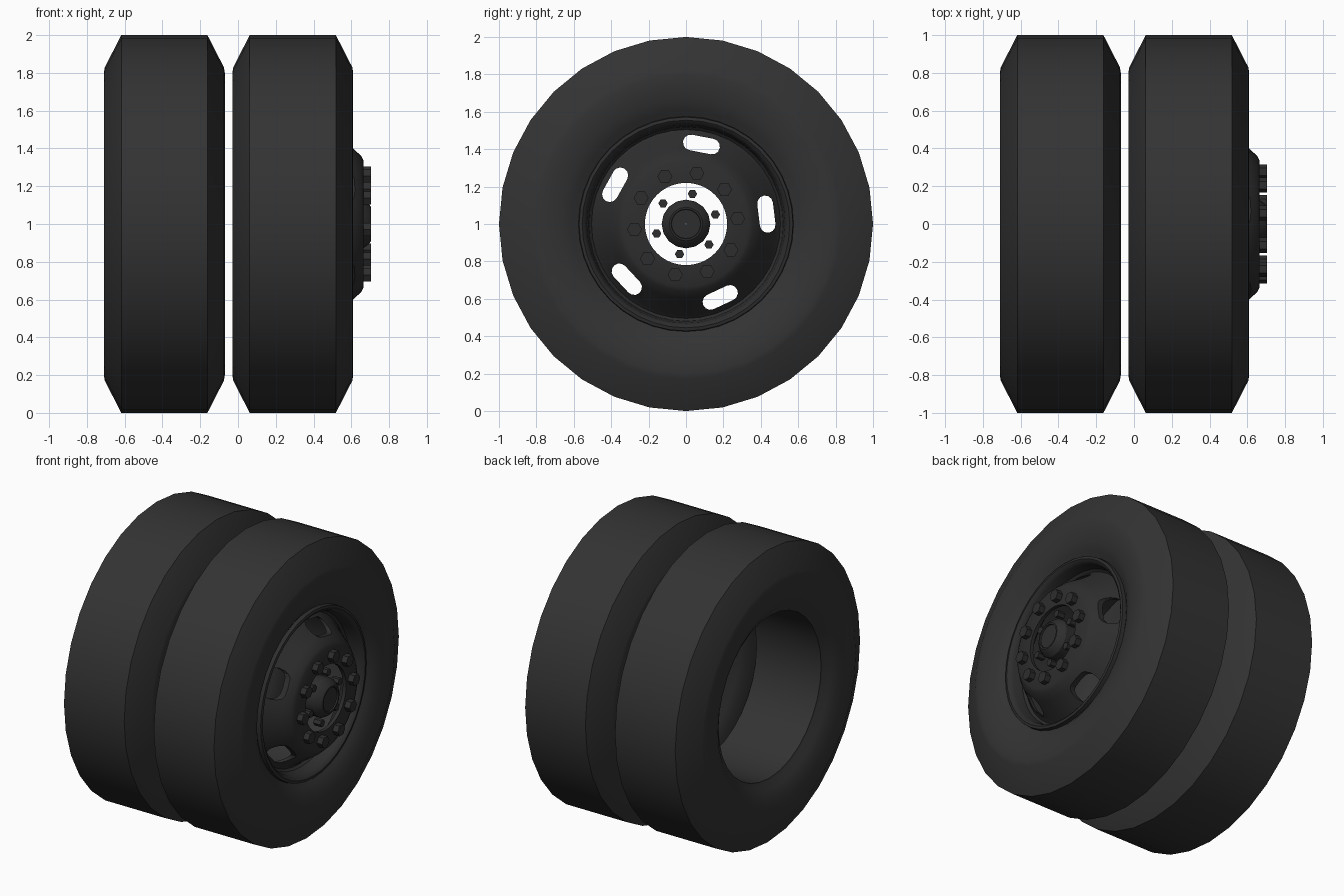
import bpy, bmesh, math
from mathutils import Matrix, Vector

if "Cube" in bpy.data.objects:
    bpy.data.objects.remove(bpy.data.objects["Cube"])


def material(name, c):
    m = bpy.data.materials.new(name)
    m.diffuse_color = (c, c, c, 1)
    m.use_nodes = True
    m.node_tree.nodes["Principled BSDF"].inputs["Base Color"].default_value = m.diffuse_color
    return m


RUBBER = material("black rubber", 0.033)
STEEL = material("dark painted steel", 0.027)


def finish(bm, name, mat, smooth=30):
    bmesh.ops.recalc_face_normals(bm, faces=bm.faces)
    me = bpy.data.meshes.new(name)
    bm.to_mesh(me)
    bm.free()
    ob = bpy.data.objects.new(name, me)
    bpy.context.collection.objects.link(ob)
    me.materials.append(mat)
    bpy.ops.object.select_all(action='DESELECT')
    ob.select_set(True)
    bpy.context.view_layer.objects.active = ob
    if smooth:
        bpy.ops.object.shade_smooth_by_angle(angle=math.radians(smooth))
    return ob


def at(x, r, deg):
    a = math.radians(deg)
    return Vector((x, r * math.cos(a), 1 + r * math.sin(a)))


def lathe(name, profile, mat, seg=32, smooth=30):
    # closed (x, radius) profile spun about the axle
    bm = bmesh.new()
    rings = [[bm.verts.new(at(x, r, 360 * i / seg)) for x, r in profile] for i in range(seg)]
    n = len(profile)
    for i in range(seg):
        a, b = rings[i], rings[(i + 1) % seg]
        for j in range(n):
            k = (j + 1) % n
            bm.faces.new((a[j], a[k], b[k], b[j]))
    return finish(bm, name, mat, smooth)


def bolts(name, count, start, radius, size, x0, x1):
    # ring of hexagonal heads
    bm = bmesh.new()
    for i in range(count):
        pos = at((x0 + x1) / 2, radius, start + 360 * i / count)
        bmesh.ops.create_cone(bm, cap_ends=True, segments=6, radius1=size, radius2=size,
                              depth=x1 - x0,
                              matrix=Matrix.Translation(pos) @ Matrix.Rotation(math.pi / 2, 4, 'Y'))
    return finish(bm, name, STEEL, 0)


# Two tyres, symmetric profile about each centre
half = [(0.245, 0.555), (0.25, 0.57), (0.28, 0.61), (0.303, 0.67), (0.317, 0.74),
        (0.32, 0.80), (0.315, 0.83), (0.228, 1.0)]
tyre = half + [(-x, r) for x, r in reversed(half)]
for name, cx in (("outer_tyre", 0.29), ("inner_tyre", -0.39)):
    lathe(name, [(x + cx, r) for x, r in tyre], RUBBER)

# Dished wheel disc with rim lip
disc = lathe("wheel_disc", [
    (0.545, 0.575), (0.572, 0.572), (0.576, 0.555), (0.565, 0.54), (0.545, 0.53),
    (0.48, 0.52), (0.465, 0.505), (0.485, 0.485), (0.61, 0.40), (0.652, 0.36),
    (0.665, 0.335), (0.665, 0.22), (0.64, 0.22), (0.64, 0.33), (0.59, 0.385),
    (0.455, 0.485), (0.44, 0.51), (0.45, 0.535), (0.53, 0.55)], STEEL, 40, 0)

# Five rounded slots cut through the disc
bm = bmesh.new()
for i in range(5):
    ang = 79 - 72 * i
    pts = []
    for s in (1, -1):
        for k in range(7):
            a = math.radians(-90 + 30 * k) if s > 0 else math.radians(90 + 30 * k)
            pts.append((s * 0.058 + 0.042 * math.cos(a), 0.433 + 0.042 * math.sin(a)))
    c, s_ = math.cos(math.radians(ang)), math.sin(math.radians(ang))
    loops = [[bm.verts.new((x, r * c - t * s_, 1 + r * s_ + t * c)) for t, r in pts]
             for x in (0.35, 0.8)]
    bm.faces.new(loops[0])
    bm.faces.new(loops[1])
    for k in range(14):
        m = (k + 1) % 14
        bm.faces.new((loops[0][k], loops[0][m], loops[1][m], loops[1][k]))
cutter = finish(bm, "slot_cutter", STEEL, 0)
cutter.hide_render = True
mod = disc.modifiers.new("slots", 'BOOLEAN')
mod.operation = 'DIFFERENCE'
mod.solver = 'EXACT'
mod.object = cutter
bpy.ops.object.select_all(action='DESELECT')
disc.select_set(True)
bpy.context.view_layer.objects.active = disc
bpy.ops.object.modifier_apply(modifier="slots")
bpy.data.objects.remove(cutter, do_unlink=True)
bpy.ops.object.shade_smooth_by_angle(angle=math.radians(30))

# Wheel nuts, hub bolts and hub cap
bolts("wheel_nuts", 10, 6, 0.277, 0.04, 0.655, 0.705)
bolts("hub_bolts", 6, 18, 0.165, 0.025, 0.61, 0.665)
lathe("hub_cap", [(0.58, 0.002), (0.58, 0.13), (0.66, 0.13), (0.69, 0.11), (0.705, 0.09),
                  (0.705, 0.08), (0.695, 0.078), (0.695, 0.002)], STEEL, 16)
